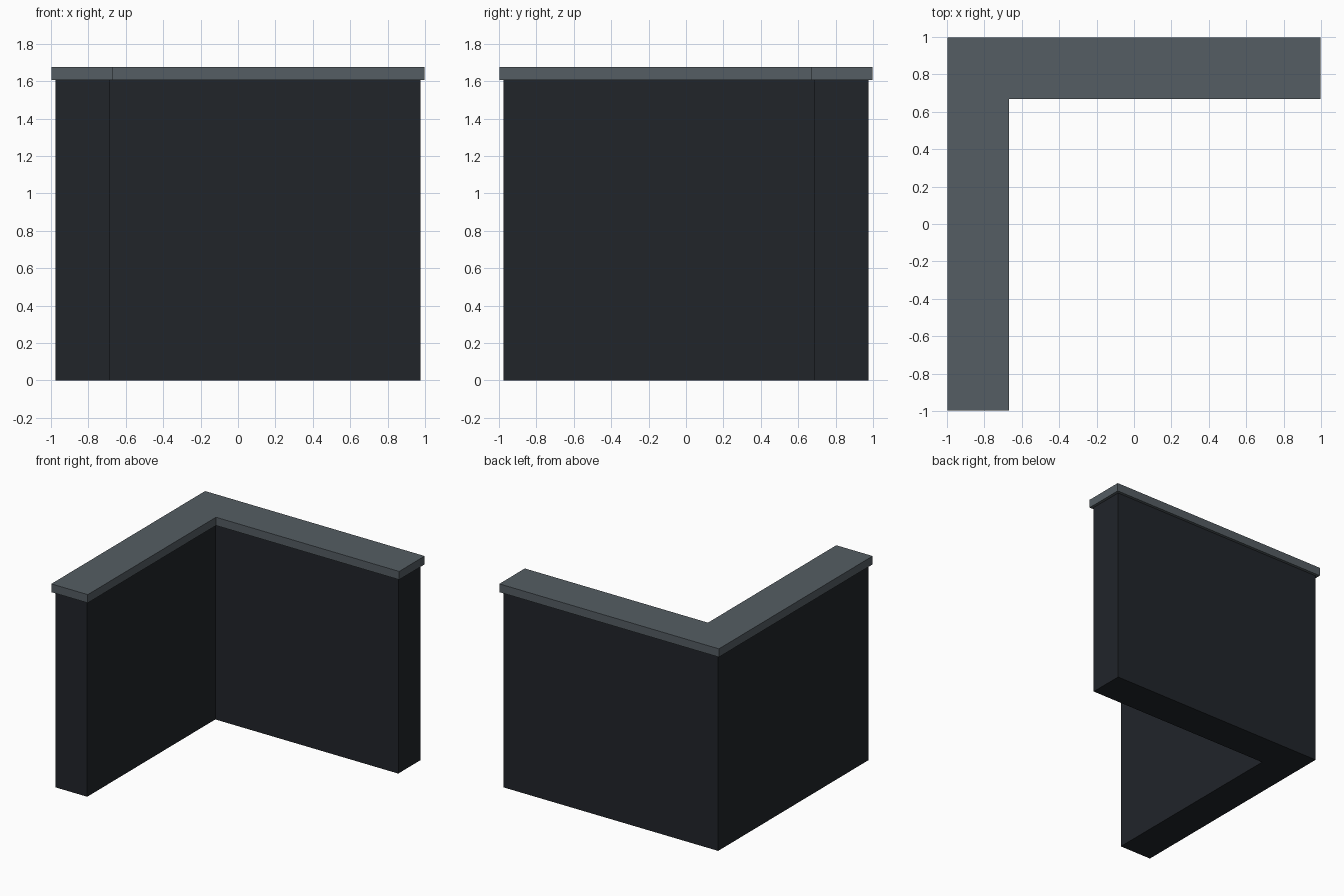
import bpy, bmesh

if "Cube" in bpy.data.objects:
    bpy.data.objects.remove(bpy.data.objects["Cube"])


def material(name, rgb):
    m = bpy.data.materials.new(name)
    m.diffuse_color = (*rgb, 1)
    m.use_nodes = True
    m.node_tree.nodes["Principled BSDF"].inputs["Base Color"].default_value = m.diffuse_color
    return m


def l_prism(name, outer, inner, z0, z1, mat):
    """L-shaped plan with its corner at back left, extruded from z0 to z1."""
    plan = [(-outer, -outer), (-inner, -outer), (-inner, inner),
            (outer, inner), (outer, outer), (-outer, outer)]
    bm = bmesh.new()
    face = bm.faces.new([bm.verts.new((x, y, z0)) for x, y in plan])
    ext = bmesh.ops.extrude_face_region(bm, geom=[face], use_keep_orig=True)
    top = [g for g in ext["geom"] if isinstance(g, bmesh.types.BMVert)]
    bmesh.ops.translate(bm, verts=top, vec=(0, 0, z1 - z0))
    bmesh.ops.recalc_face_normals(bm, faces=bm.faces)
    mesh = bpy.data.meshes.new(name)
    bm.to_mesh(mesh)
    bm.free()
    mesh.materials.append(mat)
    obj = bpy.data.objects.new(name, mesh)
    bpy.context.collection.objects.link(obj)
    return obj


# Corner wall and its overhanging coping
l_prism("corner_wall", 0.975, 0.688, 0, 1.607,
        material("dark_wall", (0.015, 0.018, 0.023)))
l_prism("wall_coping", 0.998, 0.667, 1.607, 1.675,
        material("grey_coping", (0.09, 0.11, 0.125)))
